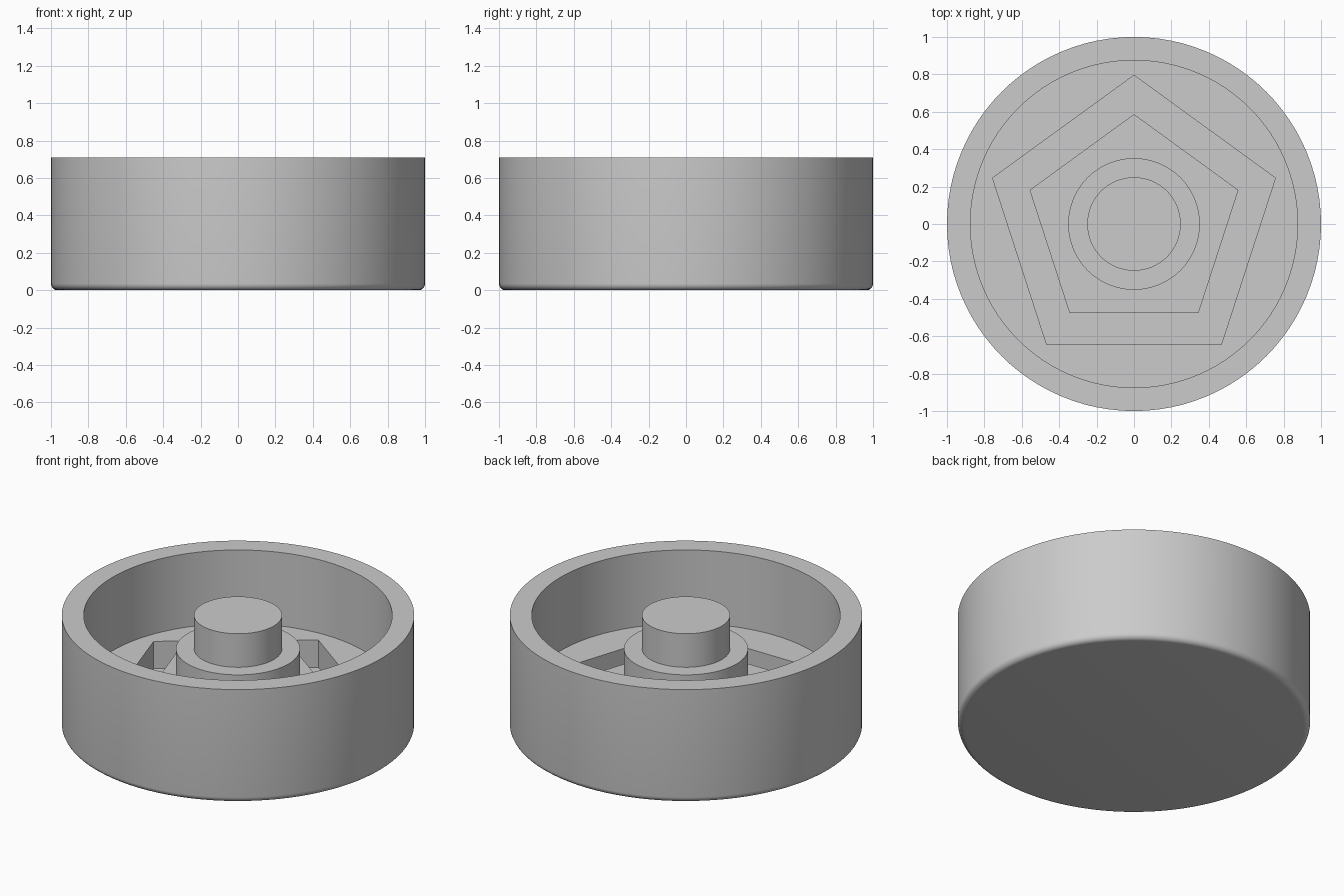
import bpy, bmesh, math

cube = bpy.data.objects.get("Cube")
if cube:
    bpy.data.objects.remove(cube, do_unlink=True)

grey = bpy.data.materials.new("plain grey")
grey.use_nodes = True
colour = (0.6, 0.6, 0.6, 1)
grey.diffuse_color = colour
grey.node_tree.nodes["Principled BSDF"].inputs["Base Color"].default_value = colour

RIM, FLOOR, GROOVE = 0.71, 0.25, 0.08


def lathe(name, profile, steps, start=0.0, closed=False):
    """Turn an (r, z) profile around z into a solid object."""
    bm = bmesh.new()
    s, c = math.sin(start), math.cos(start)
    verts = [bm.verts.new((r * c, r * s, z)) for r, z in profile]
    pairs = list(zip(verts, verts[1:]))
    if closed:
        pairs.append((verts[-1], verts[0]))
    edges = [bm.edges.new(p) for p in pairs]
    bmesh.ops.spin(bm, geom=verts + edges, cent=(0, 0, 0), axis=(0, 0, 1),
                   angle=math.tau, steps=steps)
    bmesh.ops.remove_doubles(bm, verts=bm.verts, dist=1e-4)
    # Merge the flat wedges into single caps
    bmesh.ops.dissolve_limit(bm, angle_limit=0.001, verts=bm.verts, edges=bm.edges)
    bmesh.ops.recalc_face_normals(bm, faces=bm.faces)
    mesh = bpy.data.meshes.new(name)
    bm.to_mesh(mesh)
    bm.free()
    mesh.materials.append(grey)
    obj = bpy.data.objects.new(name, mesh)
    bpy.context.collection.objects.link(obj)
    return obj


def activate(obj):
    bpy.ops.object.select_all(action="DESELECT")
    obj.select_set(True)
    bpy.context.view_layer.objects.active = obj


# Round dish with a rounded bottom edge
b = 0.035
fillet = [(1 - b + b * math.sin(a), b - b * math.cos(a))
          for a in (math.radians(15 * i) for i in range(7))]
dish = lathe("dish", [(0, 0)] + fillet
             + [(1, RIM), (0.875, RIM), (0.875, FLOOR), (0, FLOOR)], 96)

# Five-sided groove sunk into the dish floor
cutter = lathe("groove_cutter", [(0.587, GROOVE), (0.795, GROOVE),
                                 (0.795, 0.4), (0.587, 0.4)],
               5, math.pi / 2, closed=True)
cutter.hide_render = True
cut = dish.modifiers.new("groove", "BOOLEAN")
cut.operation = "DIFFERENCE"
cut.solver = "EXACT"
cut.object = cutter
activate(dish)
bpy.ops.object.modifier_apply(modifier=cut.name)
bpy.data.objects.remove(cutter, do_unlink=True)

# Stepped centre post
collar = lathe("collar", [(0, 0.2), (0.352, 0.2), (0.352, 0.5), (0, 0.5)], 64)
post = lathe("post", [(0, 0.4), (0.25, 0.4), (0.25, RIM), (0, RIM)], 64)

for part in (dish, collar, post):
    activate(part)
    bpy.ops.object.shade_smooth_by_angle(angle=math.radians(30))
